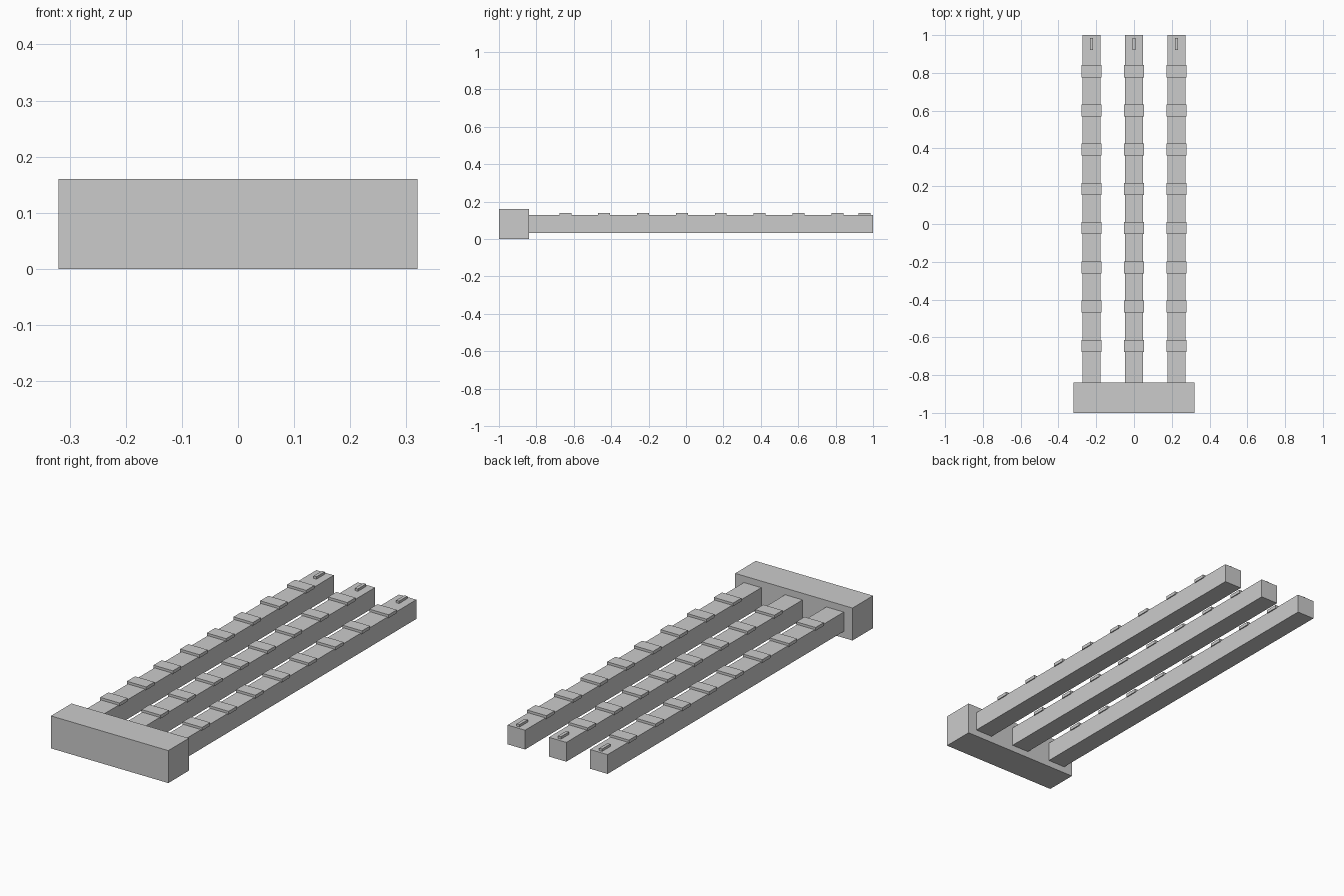
import bpy

# Remove the default cube
cube = bpy.data.objects.get("Cube")
if cube:
    bpy.data.objects.remove(cube, do_unlink=True)

# Single flat grey
grey = bpy.data.materials.new("light grey")
grey.use_nodes = True
color = (0.6, 0.6, 0.6, 1)
grey.diffuse_color = color
grey.node_tree.nodes["Principled BSDF"].inputs["Base Color"].default_value = color


def box(name, center, size):
    """Add a flat-sided box with its final dimensions in the mesh."""
    bpy.ops.mesh.primitive_cube_add(size=1, location=center)
    obj = bpy.context.object
    obj.name = name
    obj.scale = size
    bpy.ops.object.transform_apply(location=False, rotation=False, scale=True)
    obj.data.materials.append(grey)
    return obj


# Cross block joining the bars
box("base_block", (0, -0.92, 0.08), (0.64, 0.16, 0.16))

BAR_WIDTH = 0.095
BAR_TOP = 0.08 + BAR_WIDTH / 2

for side, x in (("right", -0.225), ("middle", 0), ("left", 0.225)):
    # Long square bar
    box(f"{side}_bar", (x, 0.08, 0.08), (BAR_WIDTH, 1.84, BAR_WIDTH))
    # Raised bands, evenly spaced and slightly wider than the bar
    for i in range(8):
        box(f"{side}_band_{i + 1}", (x, -0.645 + 0.2077 * i, BAR_TOP + 0.004),
            (0.105, 0.064, 0.016))
    # Small raised marker at the tip
    box(f"{side}_tip_marker", (x, 0.954, BAR_TOP + 0.004), (0.016, 0.064, 0.016))
